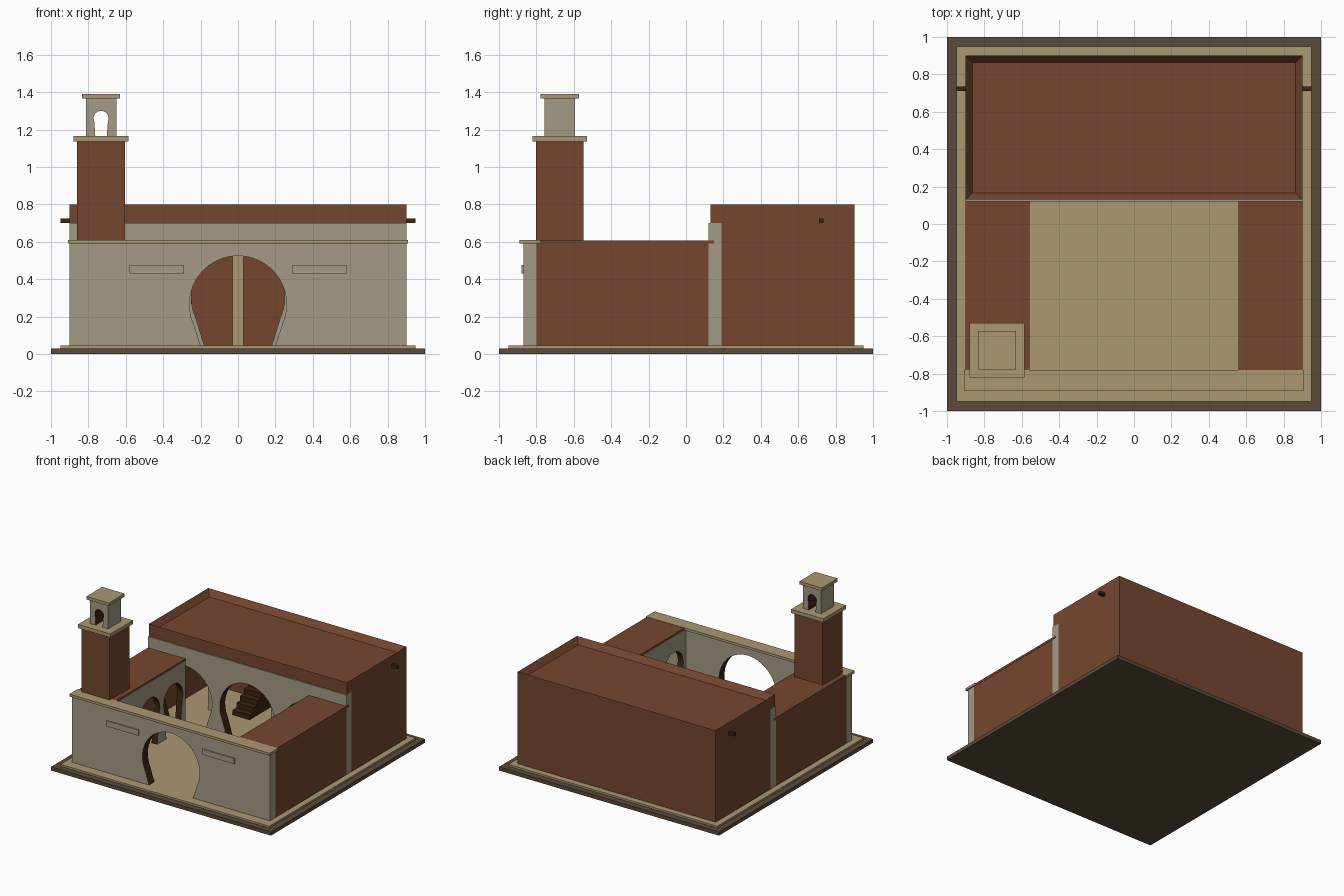
import bpy, bmesh, math

if "Cube" in bpy.data.objects:
    bpy.data.objects.remove(bpy.data.objects["Cube"])


def material(name, rgb):
    m = bpy.data.materials.new(name)
    m.diffuse_color = (*rgb, 1)
    m.use_nodes = True
    m.node_tree.nodes["Principled BSDF"].inputs["Base Color"].default_value = m.diffuse_color
    return m


CLAY = material("red clay", (0.18, 0.062, 0.028))
SAND = material("sand", (0.41, 0.315, 0.172))
STONE = material("grey stone", (0.375, 0.33, 0.238))
EARTH = material("dark earth", (0.103, 0.068, 0.042))
WOOD = material("dark wood", (0.045, 0.018, 0.006))


def finish(name, bm, mats):
    bmesh.ops.recalc_face_normals(bm, faces=bm.faces)
    me = bpy.data.meshes.new(name)
    bm.to_mesh(me)
    bm.free()
    for m in mats:
        me.materials.append(m)
    ob = bpy.data.objects.new(name, me)
    bpy.context.collection.objects.link(ob)
    return ob


def box(name, x, y, z, mat, recess=None):
    """Box from ranges; recess = (rim width, depth) sinks the top inside a rim."""
    bm = bmesh.new()
    bmesh.ops.create_cube(bm, size=1)
    for v in bm.verts:
        v.co = [r[0] if c < 0 else r[1] for c, r in zip(v.co, (x, y, z))]
    if recess:
        bm.normal_update()
        top = max(bm.faces, key=lambda f: f.calc_center_median().z)
        bmesh.ops.inset_region(bm, faces=[top], thickness=recess[0])
        for v in top.verts:
            v.co.z -= recess[1]
    return finish(name, bm, [mat])


def arch_wall(name, along, depth, z, arches, axis="x", segs=24):
    """Wall with horseshoe openings (centre, radius, centre height, foot half-width)."""
    pts = [(along[0], z[0], 0)]
    for n, (c, r, zc, foot) in enumerate(arches, 1):
        pts.append((c - foot, z[0], n))
        for i in range(segs + 1):
            a = math.radians(205 - 230 * i / segs)
            pts.append((c + r * math.cos(a), zc + r * math.sin(a), n))
        pts.append((c + foot, z[0], n))
    pts += [(along[1], z[0], 0), (along[1], z[1], 0), (along[0], z[1], 0)]
    bm = bmesh.new()
    rings = []
    for d in depth:
        rings.append([bm.verts.new((p, d, h) if axis == "x" else (d, p, h))
                      for p, h, _ in pts])
        bm.faces.new(rings[-1])
    for i in range(len(pts)):
        j = (i + 1) % len(pts)
        f = bm.faces.new((rings[0][i], rings[0][j], rings[1][j], rings[1][i]))
        # the lining of each opening is dark
        f.material_index = int(pts[i][2] > 0 and pts[i][2] == pts[j][2])
    return finish(name, bm, [STONE, WOOD])


F = 0.045  # floor level

# Ground slabs
box("plinth", (-1, 1), (-1, 1), (0, 0.03), EARTH)
box("terrace", (-0.95, 0.95), (-0.95, 0.95), (0.03, F), SAND)

# Front wall with gate
arch_wall("front_wall", (-0.9, 0.9), (-0.87, -0.8), (F, 0.59), [(0, 0.26, 0.265, 0.2)])
box("front_coping", (-0.91, 0.91), (-0.89, -0.78), (0.59, 0.61), SAND)

# Prayer hall
arch_wall("hall_facade", (-0.9, 0.9), (0.12, 0.19), (F, 0.7),
          [(c, 0.25, 0.3, 0.18) for c in (-0.57, 0, 0.57)])
box("hall_back_wall", (-0.9, 0.9), (0.85, 0.9), (F, 0.7), CLAY)
box("hall_roof", (-0.9, 0.9), (0.13, 0.9), (0.7, 0.8), CLAY, recess=(0.05, 0.05))
for i, c in enumerate((-0.57, 0, 0.57)):
    box(f"hall_column_{i}", (c - 0.03, c + 0.03), (0.47, 0.53), (F, 0.7), SAND)

# Stepped pulpit inside the hall
for i in range(6):
    box(f"pulpit_step_{i}", (-0.4, -0.245), (0.5 + i * 0.05, 0.85),
        (F + i * 0.04, F + (i + 1) * 0.04), WOOD)
box("pulpit_landing", (-0.4, -0.245), (0.75, 0.85), (F + 0.24, F + 0.25), SAND)

# Parts repeated on both sides
for side, s in (("left", -1), ("right", 1)):
    def span(a, b):
        return tuple(sorted((s * a, s * b)))
    box(f"{side}_hall_wall", span(0.85, 0.9), (0.19, 0.85), (F, 0.7), CLAY)
    box(f"{side}_wing_wall", span(0.85, 0.9), (-0.8, 0.12), (F, 0.59), CLAY)
    arch_wall(f"{side}_arcade", (-0.8, 0.12), span(0.56, 0.61), (F, 0.59),
              [(c, 0.125, 0.335, 0.09) for c in (-0.64, -0.34, -0.04)], axis="y")
    box(f"{side}_wing_roof", span(0.56, 0.902), (-0.8, 0.15), (0.59, 0.608), CLAY)
    box(f"{side}_roof_beam", span(0.9, 0.95), (0.71, 0.735), (0.7, 0.725), WOOD)
    box(f"{side}_wall_plaque", span(0.29, 0.58), (-0.88, -0.87), (0.43, 0.475), STONE)

# Tower
TX, TY = -0.732, -0.675


def tower_box(name, h, z, mat):
    box(name, (TX - h, TX + h), (TY - h, TY + h), z, mat)


tower_box("tower_shaft", 0.128, (0.6, 1.135), CLAY)
tower_box("tower_balcony", 0.147, (1.135, 1.165), SAND)
arch_wall("tower_lantern", (TX - 0.082, TX + 0.082), (TY - 0.082, TY + 0.082),
          (1.165, 1.365), [(TX, 0.04, 1.26, 0.031)], segs=16)
tower_box("tower_cap", 0.102, (1.365, 1.39), SAND)
